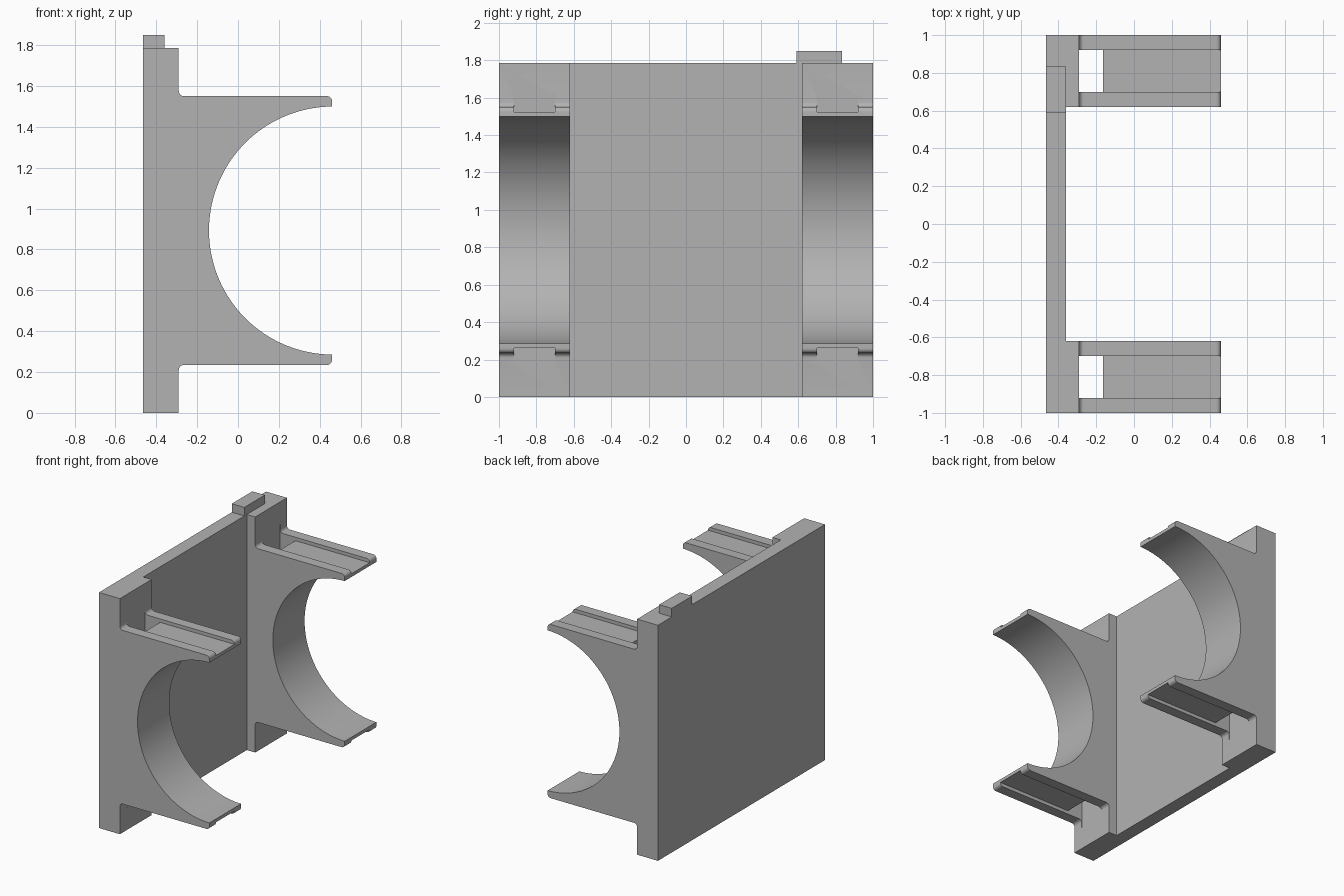
import bpy, bmesh, math
from mathutils import Vector

if "Cube" in bpy.data.objects:
    bpy.data.objects.remove(bpy.data.objects["Cube"])

# Main dimensions
HEIGHT, MID = 1.785, 0.8925
BACK, PLATE, PAD, TIP = -0.465, -0.36, -0.29, 0.46
ARM = 0.658          # half height of the saddle arms
FLOOR = 0.632        # half height of the strap groove floor
BORE = 0.607         # saddle radius
FILLET = 0.025
SLOT = -0.163        # front wall of the strap slot

grey = bpy.data.materials.new("plain grey")
grey.use_nodes = True
colour = (0.45, 0.45, 0.45, 1)
grey.diffuse_color = colour
grey.node_tree.nodes["Principled BSDF"].inputs["Base Color"].default_value = colour


def prism(name, points, start, step):
    """Extrude a closed outline of 3D points by a vector."""
    bm = bmesh.new()
    face = bm.faces.new([bm.verts.new(p) for p in points])
    new = bmesh.ops.extrude_face_region(bm, geom=[face])["geom"]
    bmesh.ops.translate(bm, vec=Vector(step),
                        verts=[v for v in new if isinstance(v, bmesh.types.BMVert)])
    bmesh.ops.translate(bm, vec=Vector(start), verts=bm.verts)
    bmesh.ops.recalc_face_normals(bm, faces=bm.faces)
    mesh = bpy.data.meshes.new(name)
    bm.to_mesh(mesh)
    bm.free()
    mesh.materials.append(grey)
    obj = bpy.data.objects.new(name, mesh)
    bpy.context.collection.objects.link(obj)
    return obj


def side_prism(name, outline, y0, y1):
    return prism(name, [(x, 0, z) for x, z in outline], (0, y0, 0), (0, y1 - y0, 0))


def arc(cx, cz, r, a0, a1, n):
    steps = [math.radians(a0 + (a1 - a0) * i / n) for i in range(n + 1)]
    return [(cx + r * math.cos(a), cz + r * math.sin(a)) for a in steps]


def combine(body, other, operation):
    mod = body.modifiers.new(operation.lower(), 'BOOLEAN')
    mod.operation, mod.solver, mod.object = operation, 'EXACT', other
    bpy.context.view_layer.objects.active = body
    bpy.ops.object.modifier_apply(modifier=mod.name)
    bpy.data.objects.remove(other)


def mirrored(half):
    """Complete an upper half outline, given about the mid height."""
    return [(x, MID + z) for x, z in half] + [(x, MID - z) for x, z in reversed(half)]


# Back plate with a thicker pad at each end
half = [(BACK, 1), (PAD, 1), (PAD, 0.62), (PLATE, 0.62)]
outline = half + [(x, -y) for x, y in reversed(half)]
body = prism("saddle_bracket", [(x, y, 0) for x, y in outline], (0, 0, 0), (0, 0, HEIGHT))

# Saddle arm outline: root fillet, rounded tip, half-round bore
upper = [(-0.33, ARM + FILLET)]
upper += arc(PAD + FILLET, ARM + FILLET, FILLET, 180, 270, 6)
upper += arc(TIP - FILLET, ARM - FILLET, FILLET, 90, 0, 6)
upper += arc(TIP + 0.005, 0, BORE, 90.5, 179, 32)
arm_outline = mirrored(upper)

# Strap channel outline: slot through the web, shallow grooves along the arms
channel = mirrored([(SLOT, FLOOR), (0.6, FLOOR), (0.6, 0.72), (PAD - 0.0005, 0.72)])
# order the outline as a C around the web
top = [(0.6, FLOOR), (0.6, 0.72), (PAD - 0.0005, 0.72)]
low = [(x, -z) for x, z in reversed(top)]
channel = [(x, MID + z) for x, z in [(SLOT, FLOOR)] + top + low + [(SLOT, -FLOOR)]]

for side in (-1, 1):
    arm = side_prism("saddle_arm", arm_outline, side * 0.62, side * 1.0)
    combine(body, arm, 'UNION')
for side in (-1, 1):
    cutter = side_prism("strap_channel", channel, side * 0.70, side * 0.92)
    combine(body, cutter, 'DIFFERENCE')

# Locating tab on the top edge
tab = [(BACK, HEIGHT - 0.04), (PLATE, HEIGHT - 0.04), (PLATE, 1.85), (BACK, 1.85)]
combine(body, side_prism("locating_tab", tab, 0.59, 0.835), 'UNION')

# Smooth the bore and fillets, keep the corners crisp
bpy.ops.object.select_all(action='DESELECT')
body.select_set(True)
bpy.context.view_layer.objects.active = body
bpy.ops.object.shade_smooth_by_angle(angle=math.radians(30))
